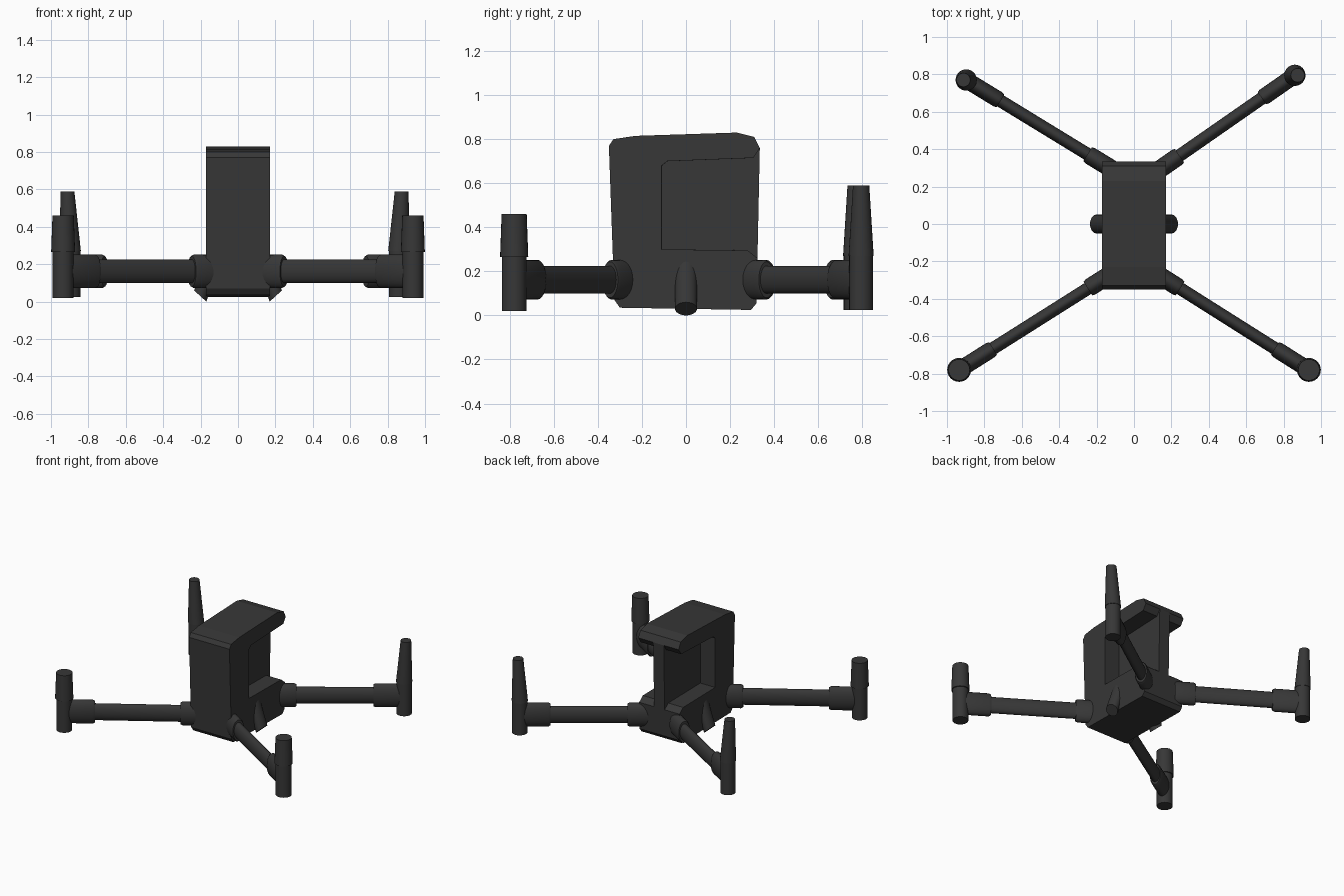
import bpy, bmesh, math
from mathutils import Vector

if "Cube" in bpy.data.objects:
    bpy.data.objects.remove(bpy.data.objects["Cube"])

dark = bpy.data.materials.new("dark_grey_plastic")
dark.diffuse_color = (0.038, 0.038, 0.038, 1)
dark.use_nodes = True
dark.node_tree.nodes["Principled BSDF"].inputs["Base Color"].default_value = dark.diffuse_color


def finish(name, bm, smooth=True):
    bmesh.ops.recalc_face_normals(bm, faces=bm.faces)
    me = bpy.data.meshes.new(name)
    bm.to_mesh(me)
    bm.free()
    me.materials.append(dark)
    ob = bpy.data.objects.new(name, me)
    bpy.context.collection.objects.link(ob)
    if smooth:
        bpy.ops.object.select_all(action='DESELECT')
        bpy.context.view_layer.objects.active = ob
        ob.select_set(True)
        bpy.ops.object.shade_smooth_by_angle(angle=math.radians(35))
    return ob


def prism(name, profile, x0, x1):
    """Extrude a (y, z) profile along x."""
    bm = bmesh.new()
    face = bm.faces.new([bm.verts.new((x0, y, z)) for y, z in profile])
    new = bmesh.ops.extrude_face_region(bm, geom=[face])["geom"]
    bmesh.ops.translate(bm, vec=(x1 - x0, 0, 0),
                        verts=[v for v in new if isinstance(v, bmesh.types.BMVert)])
    return finish(name, bm, smooth=False)


def tube(name, rings, n=24):
    """Loft rings given as (centre, half axis u, half axis v)."""
    bm = bmesh.new()
    loops = []
    for c, u, v in rings:
        c, u, v = Vector(c), Vector(u), Vector(v)
        loops.append([bm.verts.new(c + u * math.cos(2 * math.pi * i / n)
                                   + v * math.sin(2 * math.pi * i / n)) for i in range(n)])
    for a, b in zip(loops, loops[1:]):
        for i in range(n):
            j = (i + 1) % n
            bm.faces.new((a[i], a[j], b[j], b[i]))
    bm.faces.new(loops[0][::-1])
    bm.faces.new(loops[-1])
    return finish(name, bm)


def post(name, x, y, sections):
    """Upright turned part from (x offset, z, radius) sections."""
    tube(name, [((x + dx, y, z), (r, 0, 0), (0, r, 0)) for dx, z, r in sections])


# Body block with chamfered corners
body = prism("body", [(-0.30, 0.035), (0.295, 0.025), (0.32, 0.055), (0.335, 0.76),
                      (0.31, 0.81), (0.23, 0.83), (-0.23, 0.815), (-0.33, 0.80),
                      (-0.35, 0.77), (-0.325, 0.07)], -0.172, 0.172)

# Side bays open at the back, leaving a thin central plate
bay = [(-0.11, 0.30), (-0.11, 0.68), (-0.085, 0.70), (0.305, 0.715), (0.368, 0.81),
       (0.5, 0.81), (0.5, 0.12), (0.28, 0.295)]
for s, side in ((-1, "left"), (1, "right")):
    cutter = prism(side + "_bay_cutter", bay, s * 0.045, s * 0.4)
    cutter.hide_render = True
    cutter.hide_viewport = True
    cutter.display_type = 'WIRE'
    cut = body.modifiers.new(side + "_bay", 'BOOLEAN')
    cut.operation = 'DIFFERENCE'
    cut.solver = 'EXACT'
    cut.object = cutter
bevel = body.modifiers.new("edges", 'BEVEL')
bevel.width = 0.016
bevel.segments = 1
bevel.limit_method = 'ANGLE'
bevel.angle_limit = math.radians(65)

# Slanted feet on both sides, cut off facing outwards
for s, side in ((-1, "left"), (1, "right")):
    u, v = (s * 0.033, 0, 0.03), (0, 0.05, 0)
    tube(side + "_foot", [((s * 0.202, 0, 0.03), u, v), ((s * 0.127, 0, 0.25), u, v)])

# Arms with oval section, collars at both ends
Z = 0.162
arms = [("front_left", (-0.12, -0.265), (-0.935, -0.78)),
        ("front_right", (0.12, -0.265), (0.935, -0.78)),
        ("rear_left", (-0.12, 0.295), (-0.897, 0.77)),
        ("rear_right", (0.12, 0.28), (0.86, 0.795))]
for name, start, end in arms:
    a, b = Vector((*start, Z)), Vector((*end, Z))
    d = (b - a).normalized()
    side = Vector((-d.y, d.x, 0))
    length = (b - a).length

    def oval(t, w, h):
        return (a + d * t, side * w, (0, 0, h))

    tube(name + "_arm", [oval(0, 0.034, 0.063), oval(length, 0.034, 0.063)])
    tube(name + "_inner_collar", [oval(0, 0.048, 0.088), oval(0.135, 0.048, 0.09),
                                  oval(0.15, 0.043, 0.082)])
    tube(name + "_outer_collar", [oval(length - 0.215, 0.038, 0.082),
                                  oval(length - 0.2, 0.044, 0.09),
                                  oval(length - 0.02, 0.044, 0.09)])
    # Motor posts: short in front, tall and tapered at the rear
    x, y = end
    if name.startswith("front"):
        post(name + "_motor", x, y, [(0, 0.02, 0.056), (0, 0.28, 0.056)])
        post(name + "_cap", x, y, [(0, 0.265, 0.064), (0, 0.46, 0.057)])
    else:
        lean = math.copysign(0.015, x)
        post(name + "_motor", x, y, [(0, 0.025, 0.054), (0, 0.28, 0.054)])
        post(name + "_cap", x, y, [(0, 0.27, 0.057), (lean, 0.59, 0.037)])
